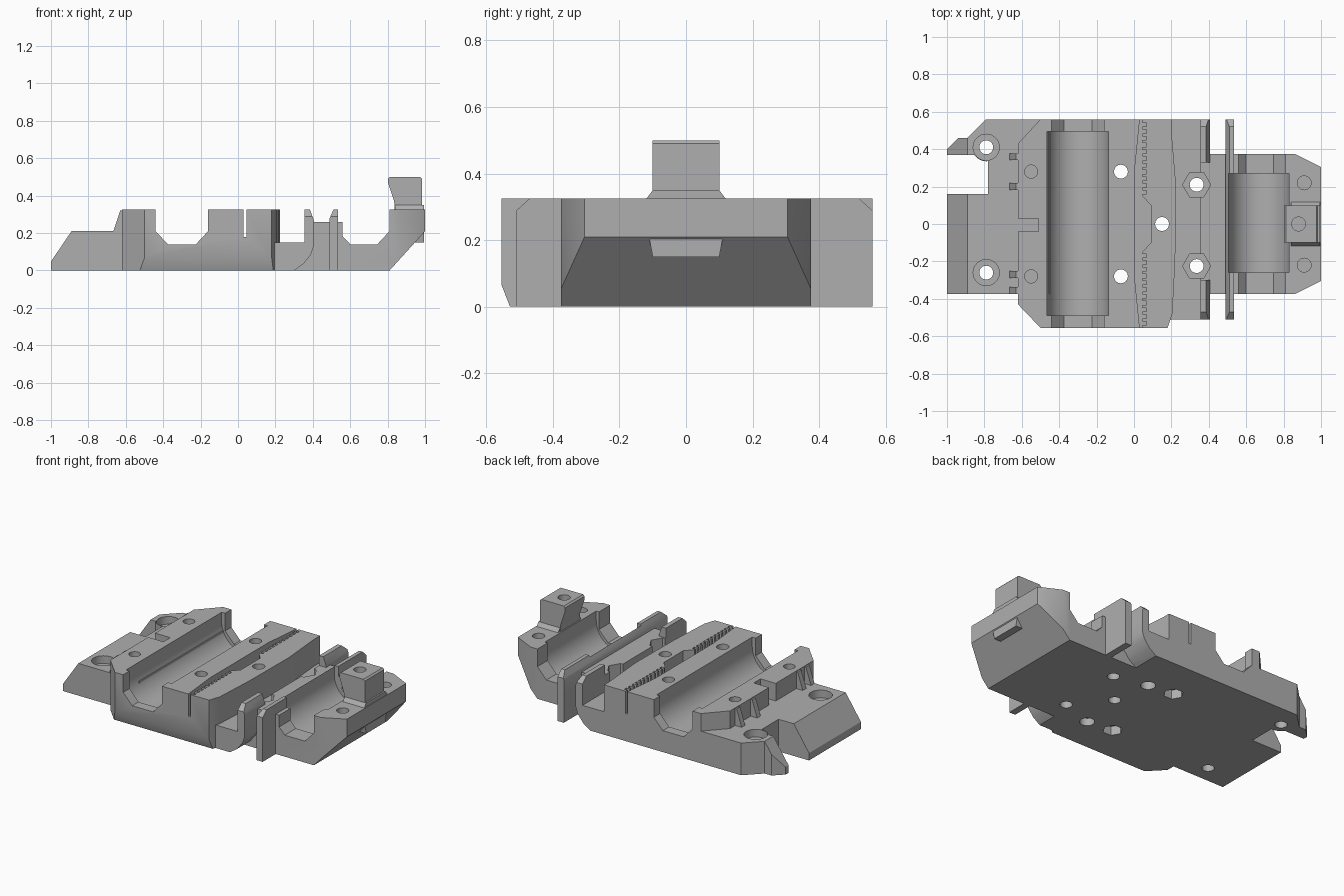
import bpy
import bmesh
from math import cos, sin, pi

default_cube = bpy.data.objects.get("Cube")
if default_cube:
    bpy.data.objects.remove(default_cube, do_unlink=True)

grey = bpy.data.materials.new("grey plastic")
grey.use_nodes = True
grey.diffuse_color = (.43, .43, .43, 1)
grey.node_tree.nodes["Principled BSDF"].inputs["Base Color"].default_value = grey.diffuse_color

parts = []


def prism(name, outline, axis, low, high):
    """Extrude a flat outline along one axis between low and high."""
    place = {
        "x": lambda u, v, w: (w, u, v),
        "y": lambda u, v, w: (u, w, v),
        "z": lambda u, v, w: (u, v, w),
    }[axis]
    bm = bmesh.new()
    bottom = [bm.verts.new(place(u, v, low)) for u, v in outline]
    top = [bm.verts.new(place(u, v, high)) for u, v in outline]
    bm.faces.new(bottom)
    bm.faces.new(top)
    count = len(outline)
    for i in range(count):
        j = (i + 1) % count
        bm.faces.new((bottom[i], bottom[j], top[j], top[i]))
    bmesh.ops.recalc_face_normals(bm, faces=bm.faces)
    mesh = bpy.data.meshes.new(name)
    bm.to_mesh(mesh)
    bm.free()
    mesh.materials.append(grey)
    obj = bpy.data.objects.new(name, mesh)
    bpy.context.scene.collection.objects.link(obj)
    return obj


def part(*args):
    obj = prism(*args)
    parts.append(obj)
    return obj


def rect(left, right, low, high):
    return [(left, low), (right, low), (right, high), (left, high)]


def disc(u, v, radius, sides=32):
    return [(u + radius * cos(2 * pi * i / sides), v + radius * sin(2 * pi * i / sides))
            for i in range(sides)]


def cut(targets, *shape):
    """Subtract one prism from every target."""
    cutter = prism("cutter", *shape)
    cutter.hide_render = True
    for target in targets:
        modifier = target.modifiers.new("cut", "BOOLEAN")
        modifier.operation = "DIFFERENCE"
        modifier.solver = "EXACT"
        modifier.object = cutter
        bpy.context.view_layer.update()
        graph = bpy.context.evaluated_depsgraph_get()
        result = bpy.data.meshes.new_from_object(target.evaluated_get(graph))
        target.modifiers.clear()
        target.data = result
    bpy.data.objects.remove(cutter, do_unlink=True)


def hole(targets, x, y, radius, low=-.1, high=.6, sides=32):
    cut(targets, disc(x, y, radius, sides), "z", low, high)


def cradle(targets, x, half_width, front, back):
    """Round bearing seat with an open top."""
    center = .265
    arc = [(x - half_width * cos(pi * i / 32), center - half_width * sin(pi * i / 32))
           for i in range(33)]
    cut(targets, [(x - half_width, .6)] + arc + [(x + half_width, .6)], "y", front, back)


def end_notch(targets, left, right):
    """Angled opening at both ends of a bearing seat."""
    inset = .065
    cut(targets, [(left, .21), (left + inset, .14), (right - inset, .14),
                  (right, .21), (right, .6), (left, .6)], "y", -1, 1)


# Low mounting base
base = part("mounting_base", [
    (-1, -.375), (-.45, -.375), (-.45, .56), (-.79, .56), (-.89, .46),
    (-.94, .46), (-1, .4), (-1, .37), (-.78, .37), (-.78, .16), (-1, .16)], "z", 0, .21)
cut([base], [(-1.1, -.1), (-.87, .24), (-1.1, .24)], "y", -1, 1)
boss = part("screw_boss", disc(-.79, .41, .075), "z", 0, .21)
for y in (-.26, .41):
    hole([base, boss], -.79, y, .07, .16)
    hole([base, boss], -.79, y, .037)

# Ribs against the wall of the main block
for y in (-.355, -.27, .2, .36):
    part("wall_rib", [(-.67, .2), (-.6, .2), (-.6, .32), (-.63, .32)], "y", y - .018, y + .018)

# Main block with the long bearing seat
block = part("main_block", [
    (-.62, -.43), (-.5, -.555), (.18, -.555), (.205, -.48), (.22, -.2),
    (.225, .2), (.2, .5), (.2, .56), (-.5, .56), (-.62, .43)], "z", 0, .325)
cut([block], [(-.6, -.1), (-.49, -.1), (-.56, .08), (-.6, .08)], "x", -1, 1)
end_notch([block], -.44, -.16)
cradle([block], -.3, .165, -.49, .495)
cut([block], rect(-.7, -.51, -.04, .03), "z", .21, .6)
for y in (-.28, .28):
    hole([block], -.07, y, .037)
    hole([block], -.07, y, .06, -.1, .06, 6)
    hole([block], -.55, y, .035, .25)
    hole([block], .11, y - .02, .045, -.1, .05)
hole([block], .15, 0, .037)

# Belt slot with its teeth
cut([block], [
    (.03, -.6), (.03, -.55), (.005, -.3), (.005, .3), (.03, .55), (.03, .6),
    (.045, .6), (.045, .15), (.09, .1), (.09, -.1), (.045, -.15), (.045, -.6)],
    "z", .18, .6)
for side in (-1, 1):
    for i in range(11):
        y = side * (.17 + i * .036)
        cut([block], rect(.03, .066, y - .01, y + .01), "z", .18, .6)

# Side channel with its upright lip, and the bridge behind it
channel = part("side_channel", [
    (.19, 0), (.3, 0), (.35, .035), (.39, .085), (.405, .13), (.405, .27),
    (.385, .325), (.355, .325), (.355, .15), (.19, .15)], "y", -.51, .56)
cut([channel], rect(.3, .5, -.3, .33), "z", .26, .6)
bridge = part("bridge", [
    (.19, 0), (.56, 0), (.56, .26), (.38, .26), (.38, .15), (.19, .15)], "y", -.375, .375)
for y in (-.225, .21):
    hole([channel, bridge], .335, y, .037)
    hole([channel, bridge], .335, y, .075, .1, .6, 6)

# Upright plate beside the short bearing seat
plate = part("upright_plate", [
    (.49, 0), (.535, 0), (.535, .325), (.51, .325), (.49, .28)], "y", -.51, .56)
for tip, inner in ((-.52, -.47), (.57, .52)):
    cut([channel, plate], [(tip, .28), (tip, .4), (inner, .4), (inner, .325)], "x", .3, .6)

# Short bearing block
holder = part("bearing_holder", [
    (.53, -.375), (.86, -.375), (1, -.305), (1, .305), (.86, .375), (.53, .375)],
    "z", 0, .325)
cut([holder], [(.72, -.1), (1.1, .32), (1.1, -.1)], "y", -1, 1)
end_notch([holder], .535, .81)
cradle([holder, plate, bridge], .668, .162, -.26, .27)
for y in (-.22, .22):
    hole([holder], .91, y, .037, .2)

# Tower and the buttress carrying it
buttress = part("tower_buttress", [
    (-.1, .15), (.1, .15), (.13, .31), (.1, .35), (-.1, .35), (-.13, .31)], "x", .84, .995)
tower = part("tower", [
    (.84, .3), (.835, .37), (.802, .47), (.802, .49), (.812, .5),
    (.975, .5), (.985, .49), (.985, .3)], "y", -.1, .1)
hole([tower, buttress], .88, 0, .037, .3)

# Crisp edges with smooth round surfaces
bpy.ops.object.select_all(action="DESELECT")
for obj in parts:
    obj.select_set(True)
bpy.context.view_layer.objects.active = block
bpy.ops.object.shade_smooth_by_angle()
